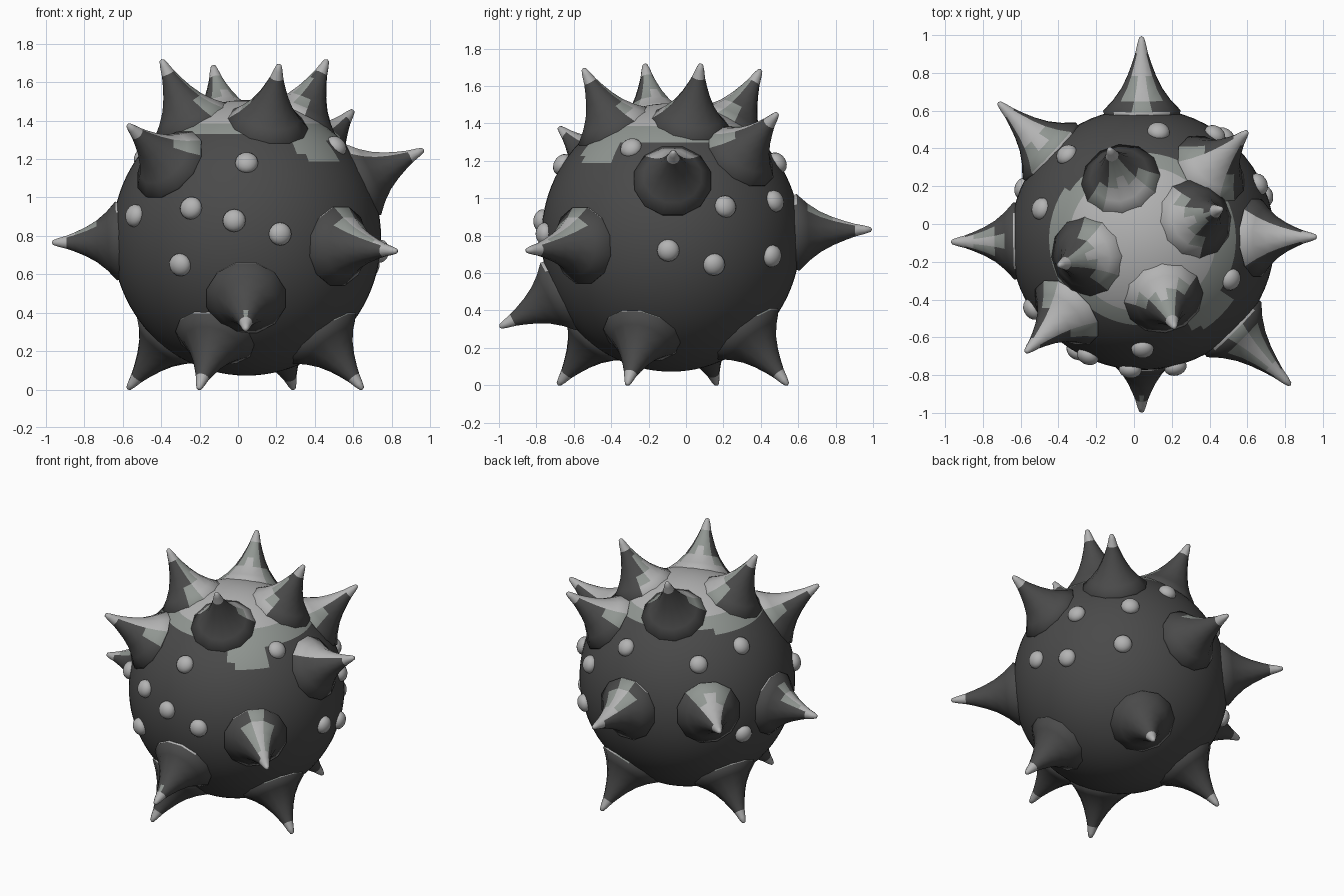
import bpy, bmesh, math
from mathutils import Vector, Matrix

if "Cube" in bpy.data.objects:
    bpy.data.objects.remove(bpy.data.objects["Cube"])

C = Vector((0.045, -0.08, 0.79))   # body centre
R = 0.70


def material(name, rgb):
    m = bpy.data.materials.new(name)
    m.diffuse_color = (*rgb, 1)
    m.use_nodes = True
    m.node_tree.nodes["Principled BSDF"].inputs["Base Color"].default_value = m.diffuse_color
    return m


DARK = material("dark iron grey", (0.068, 0.068, 0.068))
MID = material("worn green grey", (0.28, 0.305, 0.285))
LIGHT = material("light grey", (0.45, 0.45, 0.45))


def finish(bm, name, rule):
    """Make an object; rule(face) picks the material index."""
    bmesh.ops.recalc_face_normals(bm, faces=bm.faces)
    bm.normal_update()
    for f in bm.faces:
        f.smooth = True
        f.material_index = rule(f)
    me = bpy.data.meshes.new(name)
    bm.to_mesh(me)
    bm.free()
    ob = bpy.data.objects.new(name, me)
    bpy.context.collection.objects.link(ob)
    for m in (DARK, MID, LIGHT):
        me.materials.append(m)
    return ob


def worn(nz, lo=0.73, hi=0.83):
    return 2 if nz > hi else 1 if nz > lo else 0


# Body: ball with worn top and one low worn patch at front right
def body_rule(f):
    n = f.normal
    az = math.degrees(math.atan2(n.y, n.x))
    return worn(n.z, 0.57 if -62 < az < -35 else 0.72, 0.82)


bm = bmesh.new()
bmesh.ops.create_uvsphere(bm, u_segments=64, v_segments=48, radius=R)
bmesh.ops.transform(bm, verts=bm.verts,
                    matrix=Matrix.Translation(C) @ Matrix.Diagonal((1, 0.99, 1.025, 1)))
finish(bm, "body", body_rule)

# Spikes: tip positions
tips = [
    # top ring
    (-0.13, 0.40, 1.69), (0.465, 0.08, 1.72), (-0.40, -0.22, 1.72), (0.215, -0.55, 1.695),
    # bottom ring
    (0.65, -0.315, 0), (0.29, 0.545, 0), (-0.575, 0.165, 0), (-0.205, -0.685, 0),
    # around the sides
    (0.60, 0.49, 1.455), (0.968, -0.068, 1.25), (-0.575, -0.68, 1.38), (-0.72, 0.645, 0.87),
    (-0.97, -0.095, 0.765), (0.83, -0.855, 0.72), (0.04, -0.998, 0.31), (0.04, 0.995, 0.833),
]
# radius, position along spike (0 = rim on the body, 1 = tip)
PROFILE = [(0.20, -0.10), (0.212, 0.0), (0.158, 0.14), (0.112, 0.30), (0.078, 0.47),
           (0.052, 0.64), (0.035, 0.77), (0.023, 0.90), (0.013, 0.98)]
SIDES = 12


def spike(tip, name):
    axis = tip - C
    length = axis.length
    axis.normalize()
    # side axis chosen so one row of faces looks straight up
    u = axis.cross(Vector((0, 0, 1))).normalized()
    v = u.cross(axis).normalized()
    start = 0.68
    bm = bmesh.new()
    rings = []
    for r, t in PROFILE:
        p = C + axis * (start + (length - start) * t)
        ring = []
        for i in range(SIDES):
            a = 2 * math.pi * (i + 0.5) / SIDES
            ring.append(bm.verts.new(p + (u * math.sin(a) + v * math.cos(a)) * r))
        rings.append(ring)
    end = bm.verts.new(tip)
    base = bm.verts.new(C + axis * 0.6)
    for i in range(SIDES):
        j = (i + 1) % SIDES
        for a, b in zip(rings, rings[1:]):
            bm.faces.new((a[i], a[j], b[j], b[i]))
        bm.faces.new((rings[-1][i], rings[-1][j], end))
        bm.faces.new((rings[0][j], rings[0][i], base))
    light_from = start + (length - start) * 0.71

    def rule(f):
        d = (f.calc_center_median() - C).dot(axis)
        return 2 if d > light_from else worn(f.normal.z, 0.66, 0.80)

    finish(bm, name, rule)


for k, t in enumerate(tips):
    spike(Vector(t), f"spike_{k + 1}")

# Rivets: directions from the body centre
rivets = [
    # front
    (0, -0.58, 0.39), (-0.29, -0.62, 0.155), (-0.58, -0.37, 0.115), (-0.065, -0.69, 0.09),
    (0.175, -0.68, 0.02), (-0.345, -0.59, -0.14), (0.46, -0.21, 0.47),
    # right
    (0.70, -0.015, -0.07), (0.645, 0.23, -0.145), (0.615, 0.29, 0.165),
    (0.435, 0.54, -0.10), (0.395, 0.57, 0.20),
    # back and left
    (0.085, 0.57, 0.40), (-0.40, 0.445, 0.36), (-0.535, 0.16, 0.42), (-0.63, 0.27, -0.14),
]
for k, d in enumerate(rivets):
    n = Vector(d).normalized()
    m = (Matrix.Translation(C + n * R) @ n.to_track_quat('Z', 'Y').to_matrix().to_4x4()
         @ Matrix.Diagonal((1, 1, 0.75, 1)))
    bm = bmesh.new()
    bmesh.ops.create_uvsphere(bm, u_segments=16, v_segments=10, radius=0.06, matrix=m)
    finish(bm, f"rivet_{k + 1}", lambda f: 2)
